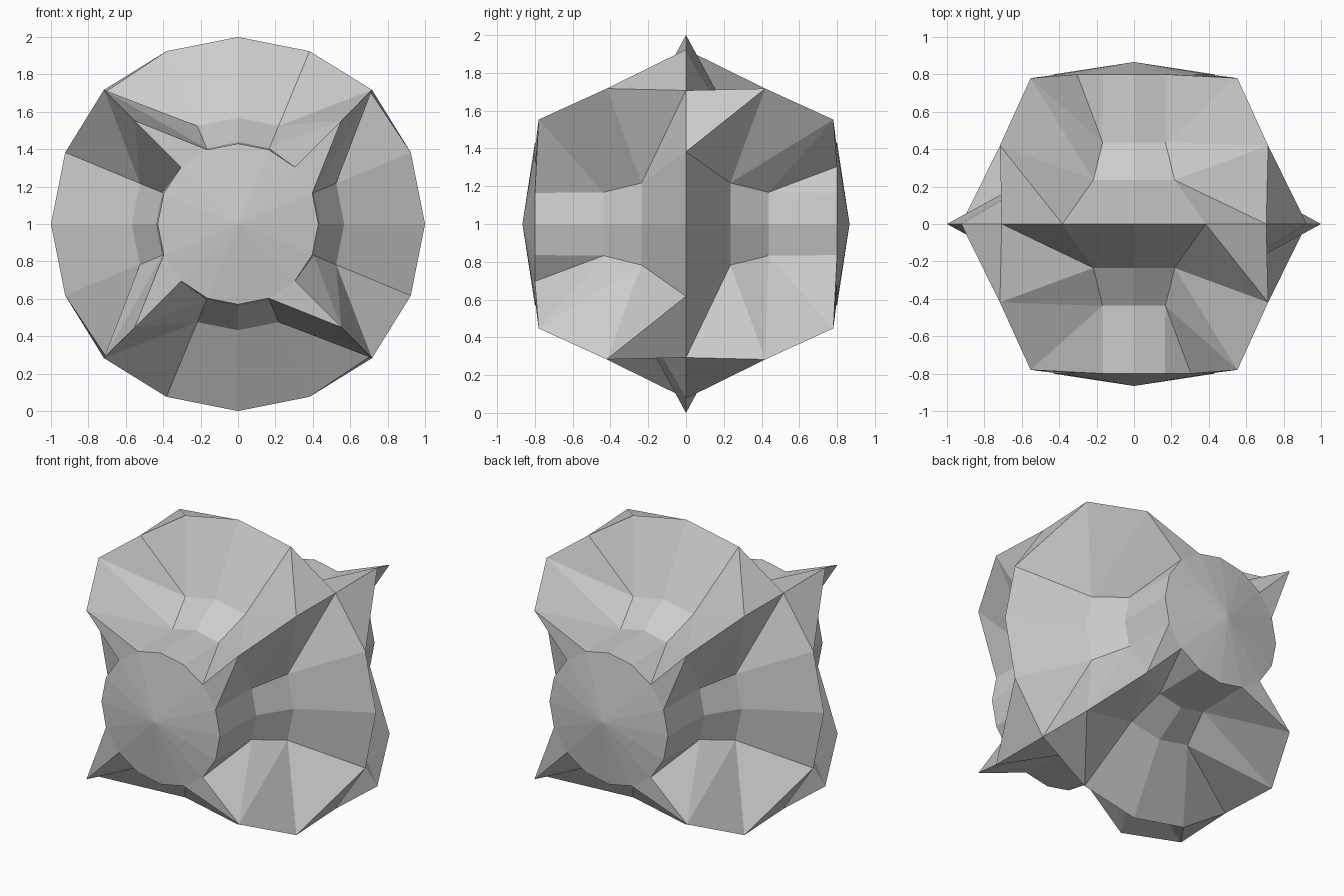
import bpy, bmesh
from math import sin, cos, pi

if "Cube" in bpy.data.objects:
    bpy.data.objects.remove(bpy.data.objects["Cube"])

SEG = 16
# profile (radius, distance along y) from front neck through sharp rim to back neck
half = [(0.43, 0.80), (0.438, 0.437), (0.568, 0.235)]
profile = [(r, -y) for r, y in half] + [(1.0, 0.0)] + [(r, y) for r, y in reversed(half)]
FLARED = (1, 2, 4, 5)      # rings pulled outwards on the four diagonals
FLARE = 1.785

bm = bmesh.new()

# rings around the y axis
rings = []
for i, (r, y) in enumerate(profile):
    ring = []
    for s in range(SEG):
        a = 2 * pi * s / SEG
        k = FLARE if i in FLARED and s % 4 == 2 else 1.0
        ring.append(bm.verts.new((k * r * cos(a), k * y, 1 + k * r * sin(a))))
    rings.append(ring)

# skin, with every quad split in the same winding direction
for front, back in zip(rings, rings[1:]):
    for s in range(SEG):
        t = (s + 1) % SEG
        bm.faces.new((front[s], front[t], back[t]))
        bm.faces.new((front[s], back[t], back[s]))

# shallow conical caps at front and back
for ring, y in ((rings[0], -0.866), (rings[-1], 0.866)):
    tip = bm.verts.new((0, y, 1))
    for s in range(SEG):
        bm.faces.new((ring[s], ring[(s + 1) % SEG], tip))

bmesh.ops.recalc_face_normals(bm, faces=bm.faces)
mesh = bpy.data.meshes.new("faceted_flared_body")
bm.to_mesh(mesh)
bm.free()
body = bpy.data.objects.new("faceted_flared_body", mesh)
bpy.context.collection.objects.link(body)
